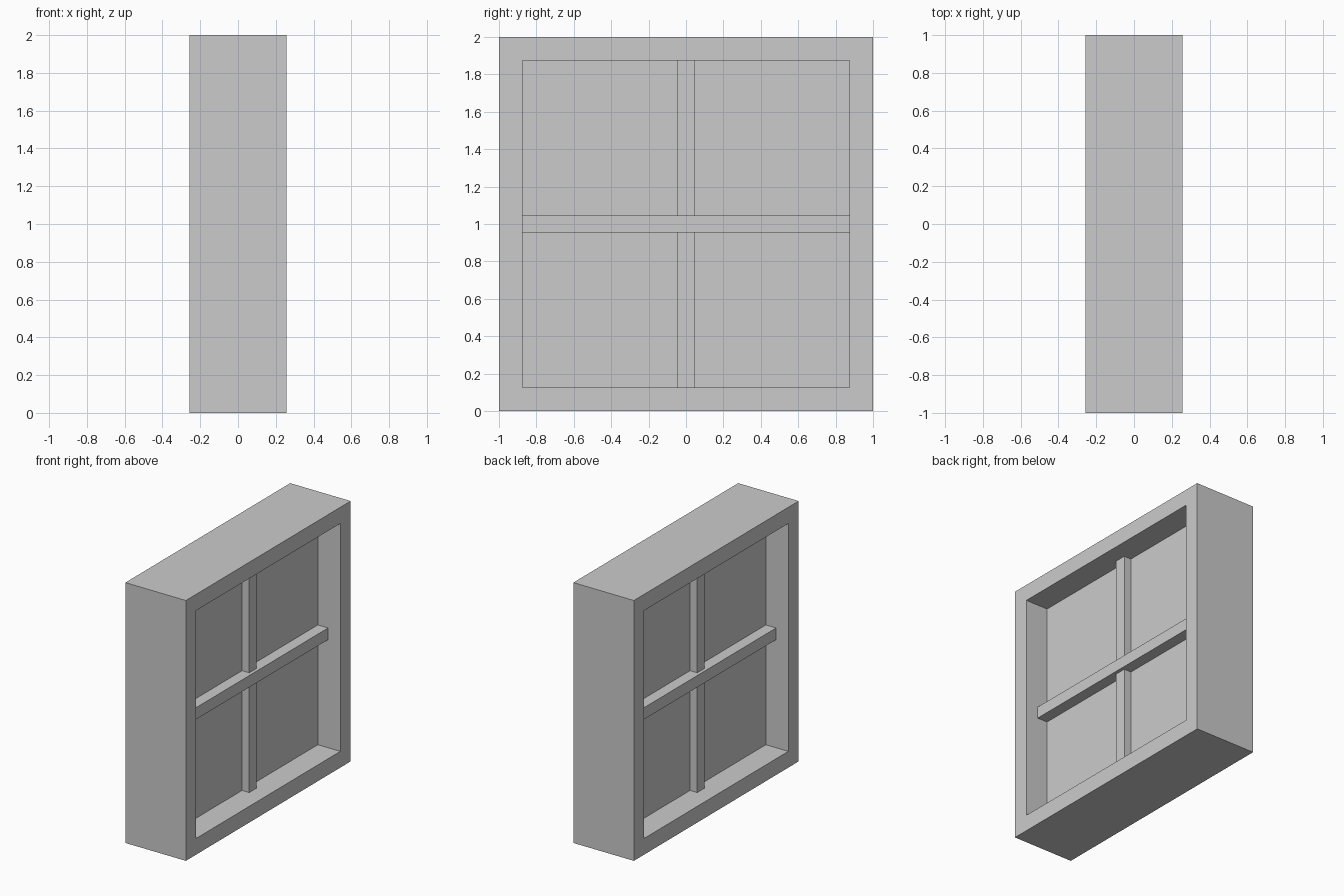
import bpy
import bmesh

if "Cube" in bpy.data.objects:
    bpy.data.objects.remove(bpy.data.objects["Cube"])

HALF_DEPTH = 0.257   # frame half thickness along x
OUTER, INNER = 1.0, 0.875
BAR = 0.045          # half width of the glazing bars
MID = 1.0            # height of the window centre


def finish(name, bm):
    bmesh.ops.recalc_face_normals(bm, faces=bm.faces)
    mesh = bpy.data.meshes.new(name)
    bm.to_mesh(mesh)
    bm.free()
    obj = bpy.data.objects.new(name, mesh)
    obj.location.z = MID
    bpy.context.collection.objects.link(obj)


def box(name, hx, hy, hz):
    bm = bmesh.new()
    bmesh.ops.create_cube(bm, size=2)
    bmesh.ops.scale(bm, vec=(hx, hy, hz), verts=bm.verts)
    finish(name, bm)


def square_ring(name, hx, outer, inner):
    bm = bmesh.new()
    corners = [(-1, -1), (1, -1), (1, 1), (-1, 1)]
    # Four loops around the cross-section, bridged into a closed ring
    loops = [[bm.verts.new((x, y * r, z * r)) for y, z in corners]
             for x, r in ((-hx, outer), (hx, outer), (hx, inner), (-hx, inner))]
    for a, b in zip(loops, loops[1:] + loops[:1]):
        for i in range(4):
            j = (i + 1) % 4
            bm.faces.new((a[i], a[j], b[j], b[i]))
    finish(name, bm)


# Deep outer frame
square_ring("window_frame", HALF_DEPTH, OUTER, INNER)
# Pane filling the opening
box("window_pane", 0.066, INNER, INNER)
# Glazing bars, standing proud on both sides of the pane
box("horizontal_bar", 0.153, INNER, BAR)
box("vertical_bar", 0.127, BAR, INNER)
